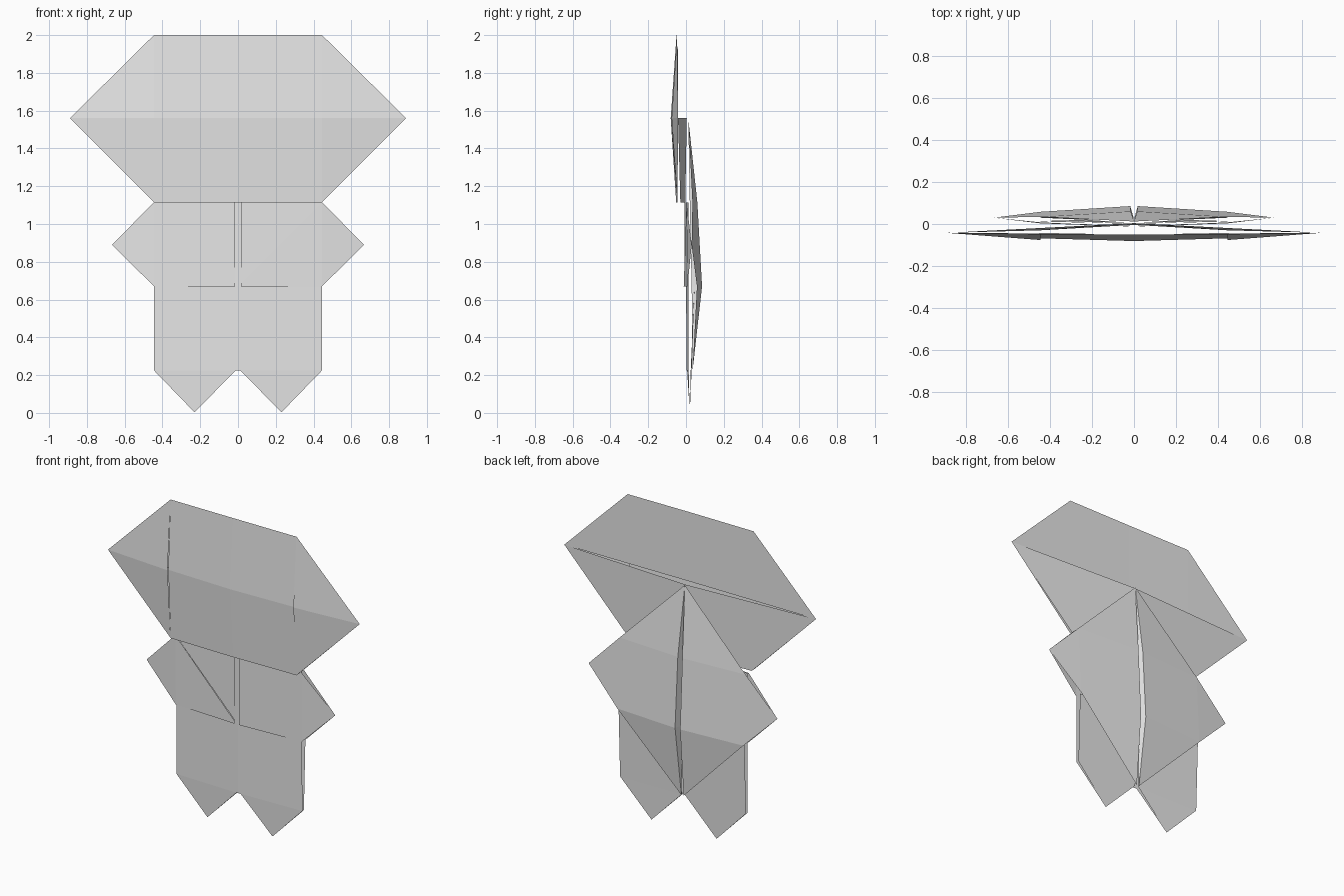
import bpy
import bmesh

if "Cube" in bpy.data.objects:
    bpy.data.objects.remove(bpy.data.objects["Cube"])

paper = bpy.data.materials.new("grey paper")
paper.diffuse_color = (0.8, 0.8, 0.8, 1)
paper.use_nodes = True
paper.node_tree.nodes["Principled BSDF"].inputs["Base Color"].default_value = paper.diffuse_color


def sheet(name, faces, facing):
    """Folded paper sheet: right-hand faces (x, y, z) plus their mirror; facing -1 front, 1 back."""
    bm = bmesh.new()
    for pts in faces:
        for side in (1, -1):
            f = bm.faces.new([bm.verts.new((side * x, y, z)) for x, y, z in pts])
            f.normal_update()
            if f.normal.y * facing < 0:
                f.normal_flip()
    bmesh.ops.remove_doubles(bm, verts=bm.verts, dist=0.0005)
    mesh = bpy.data.meshes.new(name)
    bm.to_mesh(mesh)
    bm.free()
    mesh.materials.append(paper)
    obj = bpy.data.objects.new(name, mesh)
    bpy.context.collection.objects.link(obj)
    return obj


# Fold levels shared by the parts
TOP, BROW, NECK, WAIST, HIP, TOE = 2.0, 1.56, 1.115, 0.67, 0.225, 0.0
ARM = 0.89
W = 0.445
head_tip = (0.89, -0.042, BROW)
arm_tip = (0.667, 0.03, ARM)

# Head: bowed centre panel between two pointed side folds
sheet("head_front_panel", [
    [(0, -0.05, TOP), (W, -0.047, TOP), (W, -0.068, BROW), (0, -0.081, BROW)],
    [(0, -0.081, BROW), (W, -0.068, BROW), (W, -0.045, NECK), (0, -0.052, NECK)],
], -1)
sheet("head_side_folds", [
    [(W, -0.047, TOP), (W, -0.076, BROW), head_tip],
    [(W, -0.076, BROW), head_tip, (W, -0.045, NECK)],
], -1)

# Head back: flat upper half and an open pocket below it
sheet("head_back_upper", [
    [(0, -0.045, TOP), (W, -0.044, TOP), (W, -0.043, BROW), (0, -0.045, BROW)],
    [(W, -0.044, TOP), (W, -0.043, BROW), head_tip],
], 1)
sheet("head_back_pocket", [
    [(0, 0.004, BROW), head_tip, (W, -0.03, NECK), (0, -0.004, NECK)],
], 1)

# Chest flaps with a narrow centre slit, and the arms folded out of them
sheet("chest_flap", [
    [(0.016, -0.008, NECK), (W, 0.004, NECK), (0.016, -0.006, 0.686)],
], -1)
sheet("arm_front", [
    [(W, 0.003, NECK), arm_tip, (W, 0.008, WAIST)],
    [(W, 0.003, NECK), (W, 0.008, WAIST), (0.016, -0.012, WAIST), (0.016, -0.011, 0.686)],
], -1)

# Torso panel in front of the legs
sheet("torso_front", [
    [(0, 0.002, NECK), (W, 0.012, NECK), (W, 0.012, WAIST), (0, 0.001, WAIST)],
    [(0, 0.001, WAIST), (W, 0.012, WAIST), (W, 0.014, HIP), (0, 0.002, HIP)],
], -1)

# Legs: front and rear layers meeting at the toes
toe = (0.23, 0.02, TOE + 0.003)
sheet("leg_front", [
    [(0.012, 0.006, HIP), (W, 0.014, HIP), toe],
], -1)
sheet("leg_back", [
    [(0.012, 0.045, WAIST), (W, 0.045, WAIST), (W, 0.03, HIP), (0.012, 0.025, HIP)],
    [(0.012, 0.025, HIP), (W, 0.03, HIP), toe],
], 1)

# Back wings: three folded bands either side of the spine
apex, spine_end = (0, 0.012, BROW), (0.008, 0.035, HIP)
spine_neck, spine_waist = (0.016, 0.06, NECK), (0.018, 0.085, WAIST)
shoulder, side_waist = (W, 0.034, NECK), (W, 0.058, WAIST)
sheet("back_wing", [
    [apex, shoulder, spine_neck],
    [shoulder, arm_tip, side_waist],
    [spine_neck, shoulder, side_waist, spine_waist],
    [spine_waist, side_waist, spine_end],
], 1)

# Inner walls of the groove along the spine
sheet("spine_groove", [
    [apex, spine_neck, (0.002, 0.02, NECK)],
    [spine_neck, spine_waist, (0.002, 0.03, WAIST), (0.002, 0.02, NECK)],
    [spine_waist, spine_end, (0.002, 0.03, WAIST)],
], 1)
